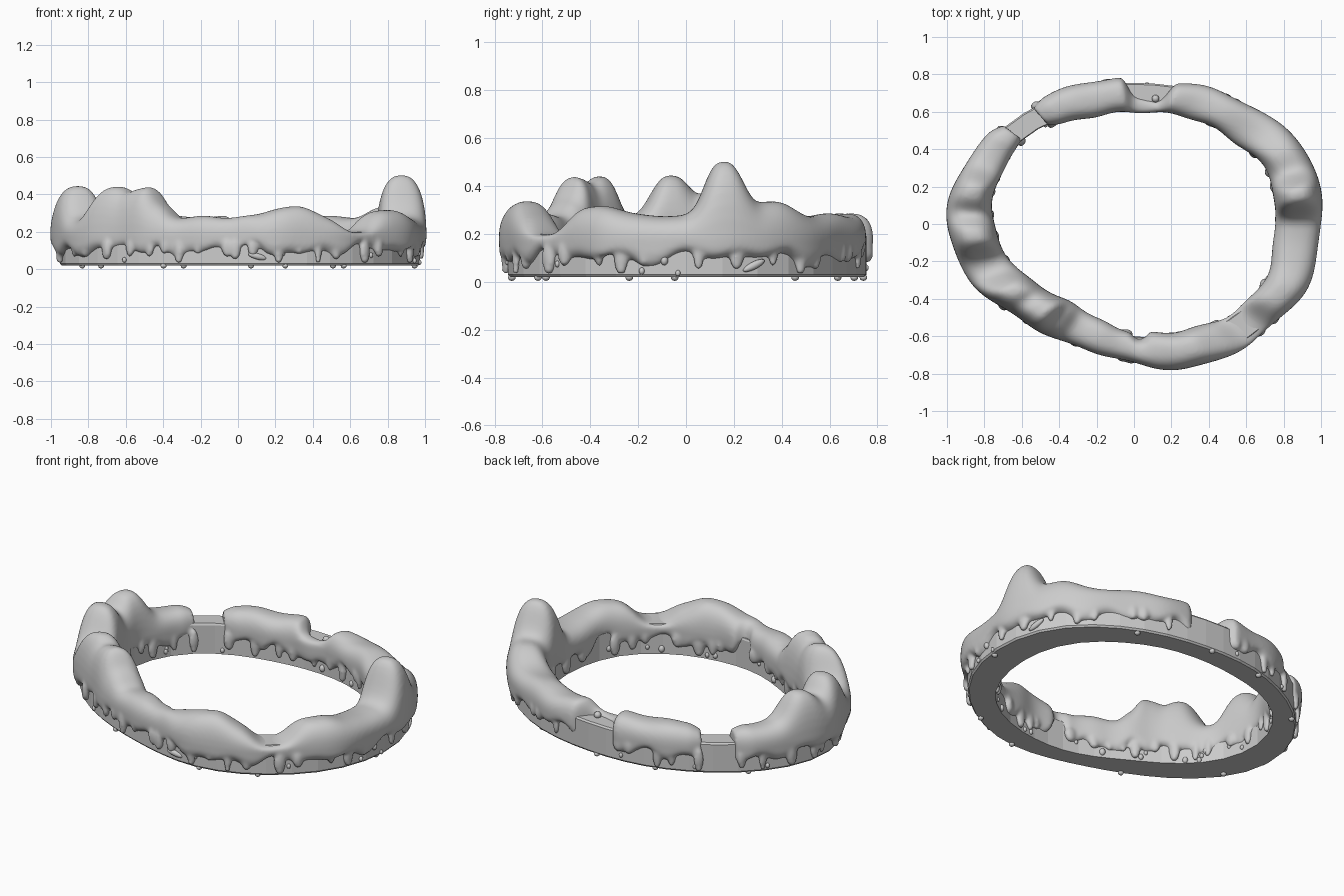
import bpy, bmesh, math, random
from mathutils import Matrix, Vector

if "Cube" in bpy.data.objects:
    bpy.data.objects.remove(bpy.data.objects["Cube"])
random.seed(7)

# plan outline radii, one every 20 degrees
OUTER = [1.0, 1.01, .915, .835, .78, .79, .82, .88, .96, 1.0, .92, .795, .735, .72, .785, .855, .905, .985]
INNER = [.75, .765, .69, .645, .605, .60, .635, .72, .76, .75, .67, .57, .53, .56, .59, .64, .715, .76]
# humps of the coating: angle, height, angular width
HUMPS = [(10, .215, 6), (22, .055, 9), (169, .15, 7), (184, .16, 7), (209, .155, 7),
         (222, .155, 7), (231, .05, 6), (292, .055, 11), (318, -.085, 8), (334, .04, 8)]


def bump(a, c, w, e=2.7):
    return math.exp(-abs((a % 360 - c) / w) ** e)


def radius(a, table):
    # smooth periodic interpolation
    u = (a % 360) / 20
    i, t = int(u), u - int(u)
    p0, p1, p2, p3 = (table[(i + k) % 18] for k in (-1, 0, 1, 2))
    return p1 + .5 * t * (p2 - p0 + t * (2 * p0 - 5 * p1 + 4 * p2 - p3 + t * (3 * (p1 - p2) + p3 - p0)))


def wall(a, table):
    mean = sum(radius(a + d, table) for d in (-14, -7, 0, 7, 14)) / 5
    return mean + (-.03 if table is OUTER else .025)


def back_gap(a):
    # stretch at the back where only the inner half is coated
    return bump(a, 84, 9, 6)


def bare(a):
    # inner stretches where the coating has slipped off
    return bump(a, 273, 5) + bump(a, 341, 5)


def polar(a, r, z):
    t = math.radians(a)
    return Vector((r * math.cos(t), r * math.sin(t), z))


def lower_edge(a, side):
    t = math.radians(a)
    z = .09 + .018 * math.sin(17 * t + side) + .02 * math.sin(26 * t + 2 * side) + .015 * math.sin(7 * t)
    return min(z + (.09 * bare(a) if side == 2 else 0), .175)


def loft(bm, rings, closed):
    loops = [[bm.verts.new(p) for p in r] for r in rings]
    n = len(loops[0])
    pairs = list(zip(loops, loops[1:])) + ([(loops[-1], loops[0])] if closed else [])
    for A, B in pairs:
        for i in range(n):
            j = (i + 1) % n
            bm.faces.new((A[i], A[j], B[j], B[i]))
    if not closed:
        bm.faces.new(loops[0])
        bm.faces.new(loops[-1][::-1])


def blob(bm, pos, size, tilt=0.0, a=0.0):
    m = (Matrix.Translation(pos) @ Matrix.Rotation(math.radians(a), 4, 'Z')
         @ Matrix.Rotation(tilt, 4, 'X') @ Matrix.Diagonal((*size, 1)))
    bmesh.ops.create_uvsphere(bm, u_segments=14, v_segments=10, radius=1, matrix=m)


def finish(bm, name):
    bmesh.ops.recalc_face_normals(bm, faces=bm.faces[:])
    me = bpy.data.meshes.new(name)
    bm.to_mesh(me)
    bm.free()
    ob = bpy.data.objects.new(name, me)
    bpy.context.collection.objects.link(ob)
    return ob


# faceted stone rim
bm = bmesh.new()
rings = []
for i in range(40):
    a = i * 9
    o, n = wall(a, OUTER), wall(a, INNER)
    rings.append([polar(a, r, z) for r, z in
                  ((n, .02), (o - .008, .02), (o, .03), (o, .19), (o - .008, .2), (n + .005, .2), (n, .19))])
loft(bm, rings, True)
finish(bm, "stone_rim")


def section(a, f):
    t = math.radians(a)
    o = radius(a, OUTER) + .007 * math.sin(13 * t) - .11 * back_gap(a)
    n = radius(a, INNER) + .006 * math.sin(15 * t + 1) + .04 * bump(a, 273, 4)
    h = .28 + sum(x * bump(a, c, w) for c, x, w in HUMPS) + .006 * math.sin(16 * t) - .06 * back_gap(a)
    rc, w, zm = (o + n) / 2, (o - n) / 2 * f, .18
    pts = []
    for i in range(32):
        u = 2 * math.pi * i / 32
        c, s = math.cos(u), math.sin(u)
        if s >= 0:
            r = rc + w * math.copysign(abs(c) ** .8, c)
            z = zm + (h - zm) * f * s ** .85
        else:
            k = (c + 1) / 2
            zl = lower_edge(a, 1) * k + lower_edge(a, 2) * (1 - k)
            z = zm - (zm - zl) * f * abs(s) ** .5
            r = rc + w * math.copysign(abs(c) ** .6, c) * (1 - .05 * abs(s))
        pts.append(polar(a, r, z))
    return pts


# melted coating in two pieces with running drips
bm = bmesh.new()
start, end = 143, 491
rings = []
for i in range(end - start + 1):
    d = min(i, end - start - i)
    rings.append(section(start + i, .72 + .28 * math.sin(min(d / 6, 1) * math.pi / 2)))
loft(bm, rings, False)
a = start + 3
while a < end - 2:
    for table, off in ((OUTER, .006), (INNER, -.006)):
        b = a + random.uniform(-2.5, 2.5)
        r, zb, w = wall(b, table) + off, random.choice((.03, .05, .065, .08)), random.uniform(.017, .028)
        if (bare(b) if table is INNER else bump(b, 84, 12, 6)) > .3:
            continue
        blob(bm, polar(b, r, (.17 + zb) / 2), (w * .9, w * 1.3, (.17 - zb) / 2), 0, b)
        blob(bm, polar(b, r, zb + w), (w * .85, w * .9, w), 0, b)
    a += random.uniform(6, 12)
coat = finish(bm, "melted_coating")
rm = coat.modifiers.new("blend", 'REMESH')
rm.mode = 'VOXEL'
rm.voxel_size = .0095
rm.use_smooth_shade = True
sm = coat.modifiers.new("soften", 'SMOOTH')
sm.factor = .5
sm.iterations = 8

# loose droplets on the walls, under the rim and in the gap
bm = bmesh.new()
for i in range(34):
    table = random.choice((OUTER, INNER, INNER))
    a, s = random.uniform(0, 360), random.uniform(.010, .017)
    blob(bm, polar(a, wall(a, table), random.uniform(.035, .09)), (s, s, s * 1.25), 0, a)
for i in range(9):
    a = i * 40 + random.uniform(-12, 12)
    blob(bm, polar(a, wall(a, OUTER) - random.uniform(.01, .04), .018), (.016, .016, .014))
blob(bm, (.115, .67, .21), (.02, .02, .02))
for a, tilt in ((17, .45), (278, -.25)):
    blob(bm, polar(a, wall(a, OUTER) + .003, .068), (.014, .052, .016), tilt, a)
drops = finish(bm, "droplets")
for p in drops.data.polygons:
    p.use_smooth = True
